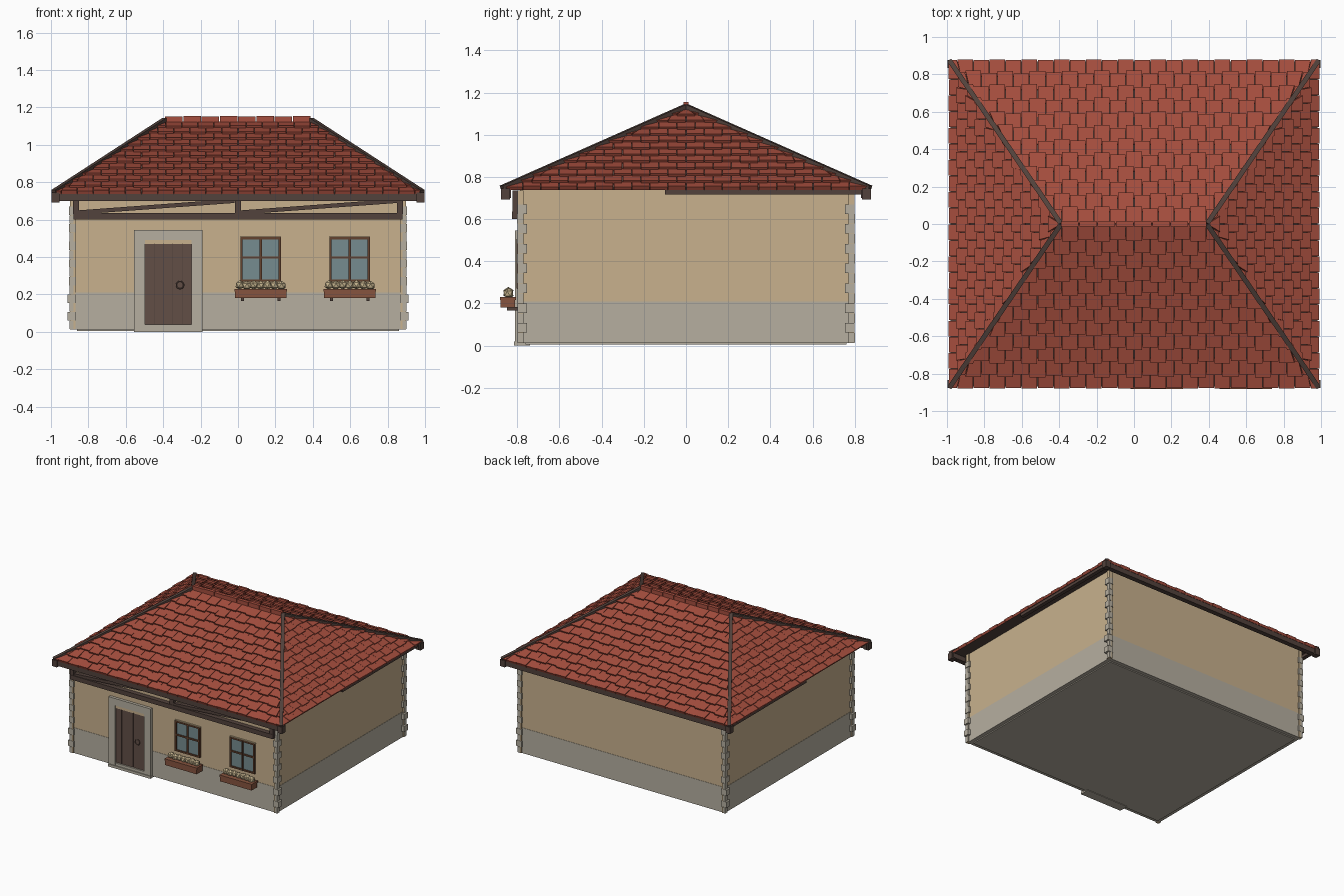
import bpy, bmesh, random
from math import pi
from mathutils import Vector, Matrix

random.seed(4)
default = bpy.data.objects.get("Cube")
if default:
    bpy.data.objects.remove(default, do_unlink=True)


def material(name, *rgb):
    """Flat colour given as 0-255 screen values, stored linear."""
    lin = []
    for v in rgb:
        c = v / 255
        lin.append(c / 12.92 if c <= 0.04 else ((c + 0.055) / 1.055) ** 2.4)
    m = bpy.data.materials.new(name)
    m.use_nodes = True
    m.diffuse_color = (*lin, 1)
    m.node_tree.nodes["Principled BSDF"].inputs["Base Color"].default_value = (*lin, 1)
    return m


TILE = material("red_tile", 166, 78, 62)
TIMBER = material("dark_timber", 82, 66, 60)
PLASTER = material("tan_plaster", 200, 177, 141)
STONE = material("grey_stone", 182, 175, 160)
GLASS = material("blue_glass", 118, 140, 144)
DOOR = material("door_wood", 98, 78, 70)
FRAME = material("window_wood", 100, 66, 46)
PLANTER = material("planter_wood", 134, 84, 63)
FLOWER = material("dry_flower", 198, 180, 142)


def finish(bm, name, mat):
    bmesh.ops.recalc_face_normals(bm, faces=bm.faces[:])
    mesh = bpy.data.meshes.new(name)
    bm.to_mesh(mesh)
    bm.free()
    mesh.materials.append(mat)
    obj = bpy.data.objects.new(name, mesh)
    bpy.context.collection.objects.link(obj)
    return obj


def add_box(bm, x, y, z):
    """Box from three (low, high) ranges."""
    mid = [(a + b) / 2 for a, b in (x, y, z)]
    size = [abs(b - a) for a, b in (x, y, z)]
    bmesh.ops.create_cube(bm, size=1, matrix=Matrix.Translation(mid) @ Matrix.Diagonal((*size, 1)))


def add_beam(bm, a, b, width, height):
    a, b = Vector(a), Vector(b)
    d = b - a
    rot = d.to_track_quat('X', 'Z').to_matrix().to_4x4()
    size = Matrix.Diagonal((d.length, width, height, 1))
    bmesh.ops.create_cube(bm, size=1, matrix=Matrix.Translation((a + b) / 2) @ rot @ size)


def boxes(name, mat, *ranges):
    bm = bmesh.new()
    for r in ranges:
        add_box(bm, *r)
    return finish(bm, name, mat)


def span(mid, half):
    return (mid - half, mid + half)


# Walls
WX, WY = 0.89, 0.79
boxes("floor_slab", STONE, (span(0, 0.86), span(0, 0.76), (0.004, 0.05)))
boxes("stone_base", STONE, (span(0, WX), span(0, WY), (0.012, 0.21)))
boxes("plaster_walls", PLASTER, (span(0, WX - 0.002), span(0, WY - 0.002), (0.21, 0.74)))

# Corner posts and alternating corner stones
posts, stones = bmesh.new(), bmesh.new()
for sx in (-1, 1):
    for sy in (-1, 1):
        add_box(posts, (sx * 0.87, sx * 0.898), (sy * 0.77, sy * 0.798), (0.012, 0.735))
        for i in range(14):
            z = 0.014 + i * 0.047
            out = 0.912 if z < 0.19 else 0.904
            if i % 2:
                add_box(stones, (sx * 0.865, sx * out), (sy * 0.755, sy * 0.8), (z, z + 0.045))
            else:
                add_box(stones, (sx * 0.88, sx * 0.9), (sy * 0.77, sy * 0.801), (z, z + 0.045))
finish(posts, "corner_posts", PLASTER)
finish(stones, "corner_stones", STONE)

# Hipped roof deck
EX, EY, RX, EZ, RZ = 0.98, 0.87, 0.39, 0.738, 1.12
bm = bmesh.new()
low = [bm.verts.new((x, y, EZ)) for x, y in ((-EX, -EY), (EX, -EY), (EX, EY), (-EX, EY))]
left, right = bm.verts.new((-RX, 0, RZ)), bm.verts.new((RX, 0, RZ))
bm.faces.new(low)
bm.faces.new((low[0], low[1], right, left))
bm.faces.new((low[2], low[3], left, right))
bm.faces.new((low[1], low[2], right))
bm.faces.new((low[3], low[0], left))
finish(bm, "roof_deck", TIMBER)


def tiled_slope(name, side, sign, rows=12, width=0.086):
    """Staggered tiles on one slope, cut along the hips."""
    long_side = side == "y"

    def half(t):
        return EX + (RX - EX) * t if long_side else EY * (1 - t)

    def point(u, t, h):
        u = max(-half(t), min(half(t), u))
        run = EY if long_side else EX - RX
        normal = Vector((RZ - EZ, run)).normalized() * h
        out = sign * ((EY * (1 - t) if long_side else EX + (RX - EX) * t) + normal.x)
        z = EZ + (RZ - EZ) * t + normal.y
        return (u, out, z) if long_side else (out, u, z)

    bm = bmesh.new()
    for r in range(rows):
        count = int(half(0) / width) + 2
        for k in range(-count, count):
            u0 = (k + 0.5 * (r % 2)) * width + 0.0015
            u1 = u0 + width - 0.003
            jag = (k % 2) * 0.012 + random.uniform(0, 0.006)
            t0 = max(0, r / rows - jag)
            t1 = min(1, (r + 1) / rows + 0.01)
            w = half(t0)
            if u1 < 0.01 - w or u0 > w - 0.01:
                continue
            lift = 0.017 + (k % 2) * 0.004
            ring = [(u0, t0), (u1, t0), (u1, t1), (u0, t1)]
            bottom = [bm.verts.new(point(u, t, 0)) for u, t in ring]
            top = [bm.verts.new(point(u, t, lift if t == t0 else 0.005)) for u, t in ring]
            bm.faces.new(bottom[::-1])
            bm.faces.new(top)
            for i in range(4):
                j = (i + 1) % 4
                bm.faces.new((bottom[i], bottom[j], top[j], top[i]))
    finish(bm, name, TILE)


tiled_slope("front_tiles", "y", -1)
tiled_slope("back_tiles", "y", 1)
tiled_slope("left_tiles", "x", 1)
tiled_slope("right_tiles", "x", -1)

# Ridge cap and hip beams
boxes("ridge_cap", TILE, *[((x, x + 0.094), span(0, 0.013), (1.1, 1.152 + 0.003 * (i % 2)))
                           for i, x in enumerate(-0.39 + 0.0976 * k for k in range(8))])
bm = bmesh.new()
for sx in (-1, 1):
    for sy in (-1, 1):
        add_beam(bm, (sx * 0.985, sy * 0.872, EZ + 0.006), (sx * RX, 0, RZ + 0.01), 0.026, 0.03)
finish(bm, "hip_beams", TIMBER)

# Eaves
boxes("eave_beams", TIMBER,
      *[(span(0, 0.985), (s * 0.83, s * 0.868), (0.7, 0.738)) for s in (-1, 1)])
boxes("side_eave_boards", TIMBER,
      *[((s * 0.945, s * 0.975), (-0.1, 0.86), (0.716, 0.74)) for s in (-1, 1)])
boxes("eave_corners", TIMBER, *[((sx * 0.955, sx * 0.997), (sy * 0.835, sy * 0.878), (0.692, 0.745))
                                for sx in (-1, 1) for sy in (-1, 1)])

# Timber truss across the front
bm = bmesh.new()
add_box(bm, span(0, 0.88), (-0.825, -0.785), (0.6, 0.635))
for x in (-0.865, 0, 0.865):
    add_box(bm, span(x, 0.016), (-0.822, -0.785), (0.63, 0.735))
for x in (-0.86, 0.01):
    add_beam(bm, (x, -0.805, 0.638), (x + 0.84, -0.805, 0.7), 0.03, 0.022)
finish(bm, "front_truss", TIMBER)

# Door with stone surround
DX = -0.373
boxes("door_surround", STONE,
      ((-0.555, -0.498), (-0.81, -0.78), (0.012, 0.545)),
      ((-0.248, -0.19), (-0.81, -0.78), (0.012, 0.545)),
      ((-0.5, -0.246), (-0.81, -0.78), (0.49, 0.545)))
boxes("door_step", STONE, (span(DX, 0.184), (-0.815, -0.74), (0, 0.02)),
      (span(DX, 0.126), (-0.808, -0.78), (0.018, 0.04)))
boxes("door_lintel", PLASTER, (span(DX, 0.125), (-0.807, -0.78), (0.47, 0.49)))
boxes("door_backing", TIMBER, (span(DX, 0.125), (-0.794, -0.78), (0.04, 0.47)))
boxes("door_planks", DOOR, *[(span(DX - 0.1 + 0.05 * i, 0.0235), (-0.8, -0.785), (0.042, 0.47))
                             for i in range(5)])
bpy.ops.mesh.primitive_torus_add(location=(-0.31, -0.803, 0.25), rotation=(pi / 2, 0, 0),
                                 major_radius=0.02, minor_radius=0.003,
                                 major_segments=16, minor_segments=6)
knocker = bpy.context.object
knocker.name = "door_ring"
knocker.data.materials.append(TIMBER)

# Windows with flower boxes
for name, x in (("middle", 0.121), ("left", 0.597)):
    boxes(name + "_window_glass", GLASS, (span(x, 0.1), (-0.793, -0.78), (0.28, 0.5)))
    bars = [(span(x + d, 0.006), (-0.803, -0.78), (0.27, 0.505)) for d in (-0.102, 0, 0.102)]
    bars += [(span(x, 0.106), (-0.801, -0.78), span(z, 0.006)) for z in (0.275, 0.397, 0.5)]
    boxes(name + "_window_frame", FRAME, *bars)
    boxes(name + "_window_trim", PLASTER, (span(x, 0.11), (-0.798, -0.78), (0.503, 0.511)))
    boxes(name + "_flower_box", PLANTER, (span(x, 0.137), (-0.88, -0.81), (0.18, 0.228)),
          (span(x, 0.14), (-0.883, -0.807), (0.216, 0.23)))
    boxes(name + "_box_brackets", TIMBER,
          *[(span(x + d, 0.008), (-0.85, -0.785), (0.166, 0.182)) for d in (-0.098, 0.098)])
    bm = bmesh.new()
    for i in range(7):
        spot = (x - 0.111 + 0.037 * i, -0.842, 0.249 + random.uniform(-0.003, 0.003))
        bmesh.ops.create_icosphere(bm, subdivisions=1, radius=0.026,
                                   matrix=Matrix.Translation(spot) @ Matrix.Rotation(i, 4, 'Z'))
    finish(bm, name + "_flowers", FLOWER)
